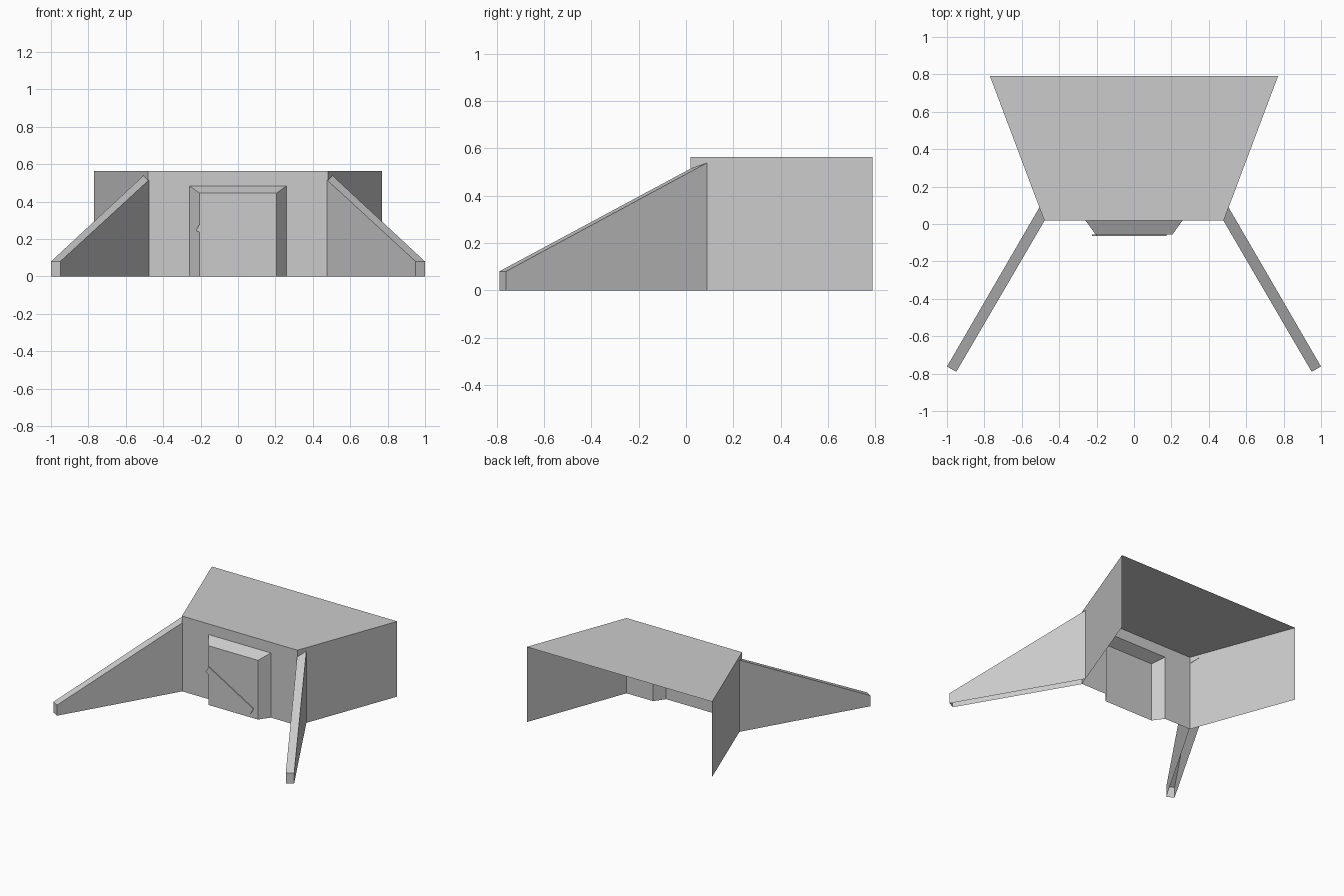
import bpy
import bmesh
from math import atan2, hypot
from mathutils import Matrix

cube = bpy.data.objects.get("Cube")
if cube:
    bpy.data.objects.remove(cube, do_unlink=True)

grey = bpy.data.materials.new("plain_grey")
grey.use_nodes = True
colour = (0.6, 0.6, 0.6, 1)
grey.diffuse_color = colour
grey.node_tree.nodes["Principled BSDF"].inputs["Base Color"].default_value = colour


def finish(name, bm):
    mesh = bpy.data.meshes.new(name)
    bm.to_mesh(mesh)
    bm.free()
    mesh.materials.append(grey)
    obj = bpy.data.objects.new(name, mesh)
    bpy.context.collection.objects.link(obj)
    return obj


def panels(name, faces):
    """Join flat panels, each a loop of points, into one open shell."""
    bm = bmesh.new()
    for face in faces:
        bm.faces.new([bm.verts.new(p) for p in face])
    bmesh.ops.remove_doubles(bm, verts=bm.verts, dist=0.0005)
    return finish(name, bm)


def bridge(a, b):
    """Quads between two open paths with the same number of points."""
    return [(a[i], b[i], b[i + 1], a[i + 1]) for i in range(len(a) - 1)]


# Main shell: roof, side walls and a front wall cut around the doorway
W, B, F, R, H = 0.48, 0.77, 0.02, 0.79, 0.565
DW, DH = 0.26, 0.485
front_wall = [(x, F, z) for x, z in (
    (-W, 0), (-DW, 0), (-DW, DH), (DW, DH), (DW, 0), (W, 0), (W, H), (-W, H))]
roof = [(-W, F, H), (W, F, H), (B, R, H), (-B, R, H)]
right_wall = [(-B, R, 0), (-W, F, 0), (-W, F, H), (-B, R, H)]
left_wall = [(W, F, 0), (B, R, 0), (B, R, H), (W, F, H)]
panels("bunker_shell", [front_wall, roof, right_wall, left_wall])


# Door surround tapering forward to a flat door
def arch(w, h, y):
    return [(-w, y, 0), (-w, y, h), (w, y, h), (w, y, 0)]


outer, inner = arch(DW, DH, F), arch(0.205, 0.445, -0.057)
panels("door_surround", bridge(outer, inner))
panels("door", [inner[::-1]])

# Diagonal plank on the door
x0, z0, x1, z1 = -0.212, 0.268, 0.16, 0.052
bm = bmesh.new()
bmesh.ops.create_cube(bm, size=1)
bmesh.ops.scale(bm, vec=(hypot(x1 - x0, z1 - z0), 0.007, 0.05), verts=bm.verts)
turn = Matrix.Rotation(-atan2(z1 - z0, x1 - x0), 4, "Y")
place = Matrix.Translation(((x0 + x1) / 2, -0.0605, (z0 + z1) / 2))
bmesh.ops.transform(bm, matrix=place @ turn, verts=bm.verts)
finish("door_plank", bm)

# Sloping wing walls, open underneath, mirrored across the entrance
for side, s in (("left", 1), ("right", -1)):
    def section(y_in, y_out, x_in, x_out, h_in, h_out):
        return [(s * x_in, y_in, 0), (s * x_in, y_in, h_in),
                (s * x_out, y_out, h_out), (s * x_out, y_out, 0)]
    near = section(0.02, 0.09, 0.477, 0.505, 0.515, 0.54)
    tip = section(-0.79, -0.762, 0.95, 1.0, 0.08, 0.08)
    faces = bridge(near, tip) + [tip[::-1]]
    if s < 0:
        faces = [f[::-1] for f in faces]
    panels(side + "_wing_wall", faces)
